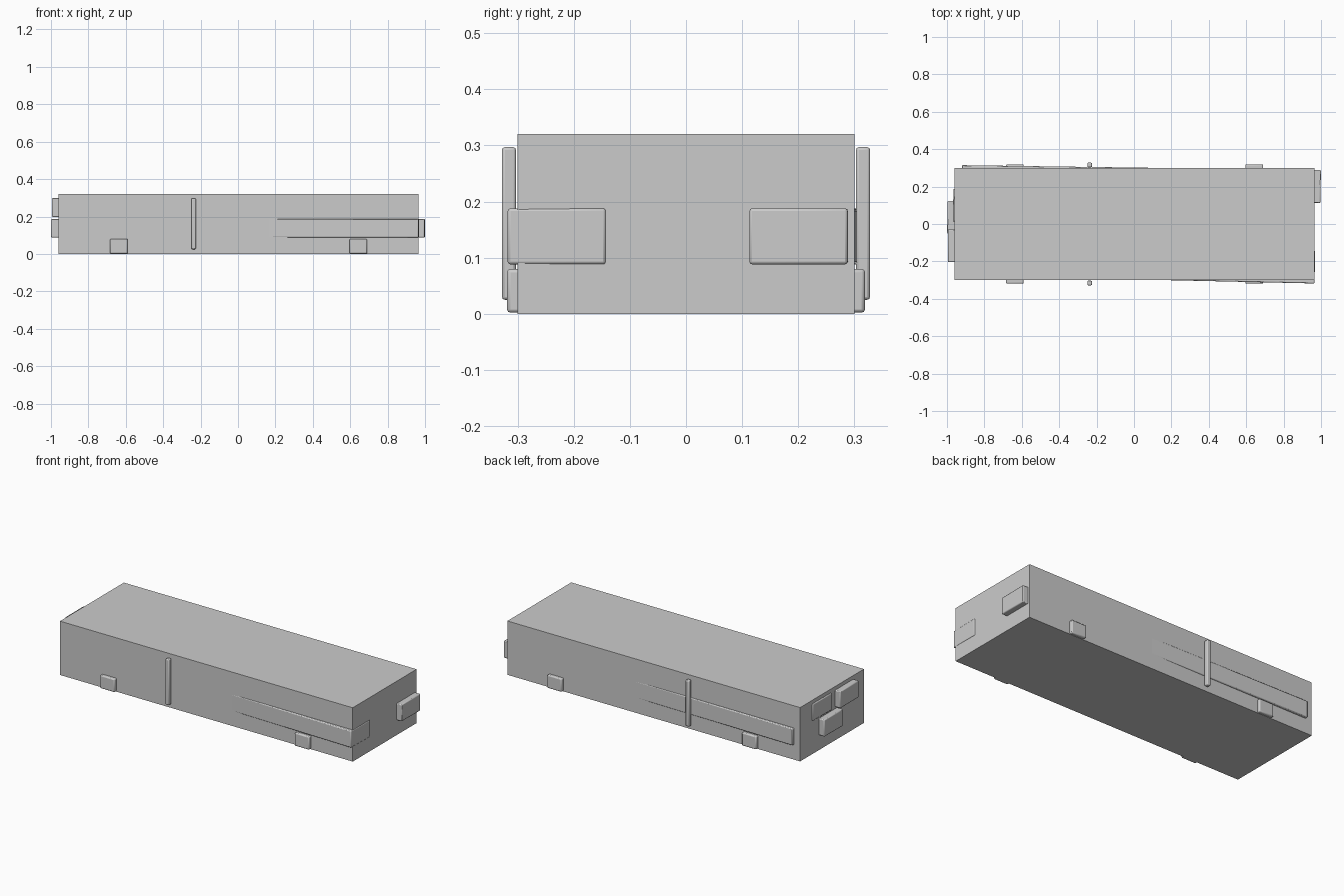
import bpy, math
from mathutils import Matrix, Vector

if "Cube" in bpy.data.objects:
    bpy.data.objects.remove(bpy.data.objects["Cube"])


def block(name, center, size, bevel=0.0, yaw=0.0):
    bpy.ops.mesh.primitive_cube_add(size=1)
    ob = bpy.context.object
    ob.name = name
    ob.data.transform(Matrix.Diagonal((*size, 1)))
    ob.location = center
    ob.rotation_euler.z = yaw
    if bevel:
        mod = ob.modifiers.new("soft_edges", "BEVEL")
        mod.width = bevel
        mod.segments = 2
        bpy.ops.object.shade_smooth_by_angle(angle=math.radians(40))
    return ob


# Main sharp-edged body
block("body", (0.002, 0, 0.16), (1.925, 0.60, 0.32))

# Long loose bars, slightly skewed, whose ends and sides poke out of the body
LENGTH, WIDTH, HEIGHT = 1.92, 0.175, 0.10


def bar(name, end_x, end_y, z, slope):
    yaw = math.atan(slope)
    inward = -math.copysign(LENGTH / 2, end_x)
    offset = Matrix.Rotation(yaw, 3, 'Z') @ Vector((inward, 0, 0))
    block(name, Vector((end_x, end_y, z)) + offset,
          (LENGTH, WIDTH, HEIGHT), 0.005, yaw)


bar("lower_bar_front", 0.967, -0.2305, 0.138, -0.0225)
bar("lower_bar_back", 0.998, 0.2005, 0.138, -0.0138)
bar("lower_bar_middle", -0.998, 0.036, 0.138, -0.012)
bar("upper_bar_front", -0.995, -0.116, 0.248, 0.003)
bar("upper_bar_back", -0.967, 0.100, 0.248, -0.02)

# Feet and upright straps, matched on front and back
for side, s in (("front", -1), ("back", 1)):
    for end, x in (("left", -0.637), ("right", 0.643)):
        block(f"foot_{side}_{end}", (x, s * 0.289, 0.041),
              (0.095, 0.06, 0.078), 0.006)
    block(f"strap_{side}", (-0.237, s * 0.3155, 0.161),
          (0.024, 0.025, 0.272), 0.005)
